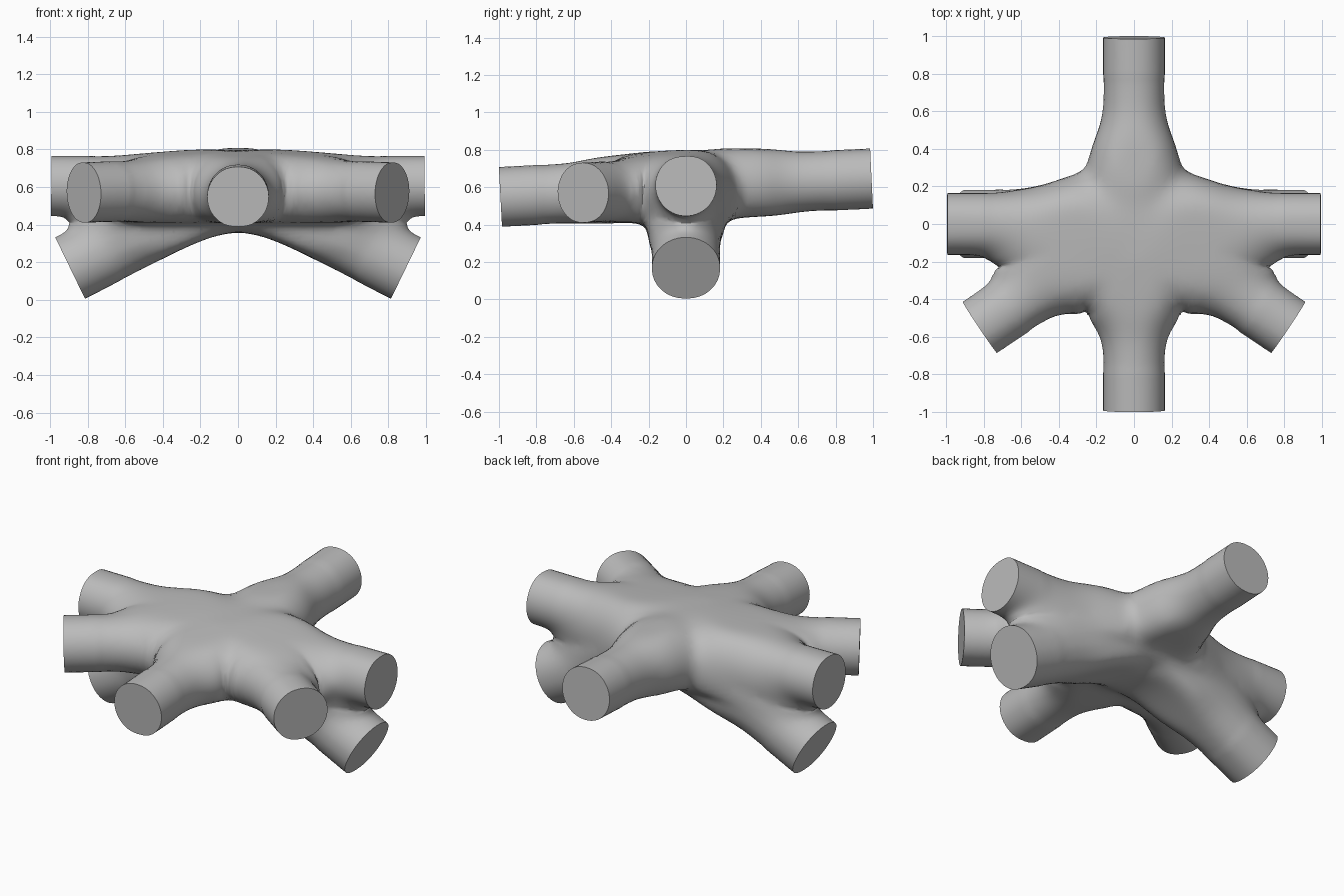
import bpy, bmesh, math
from mathutils import Vector

cube = bpy.data.objects.get("Cube")
if cube:
    bpy.data.objects.remove(cube, do_unlink=True)

HUB = Vector((0, 0, 0.6))
TUBE, LEG = 0.164, 0.184
UP = Vector((0, 0, 1))

# Arms as (end centre, radius); side arms are mirrored across x
arms = [(Vector((0, -0.992, 0.547)), TUBE), (Vector((0, 0.992, 0.647)), TUBE)]
for s in (1, -1):
    arms += [(Vector((s * 0.993, 0, 0.61)), TUBE),
             (Vector((s * 0.82, -0.55, 0.57)), TUBE),
             (Vector((s * 0.892, 0, 0.167)), LEG)]
axes = [((end - HUB).normalized(), (end - HUB).length, r) for end, r in arms]


def weigh(fields, k):
    """Nearest distance, total weight and mean gradient of several fields."""
    low = min(d for d, g in fields)
    w = [math.exp((low - d) / k) for d, g in fields]
    total = sum(w)
    mean = Vector()
    for wi, (d, g) in zip(w, fields):
        mean += g * (wi / total)
    return low, total, mean


def unite(fields, k):
    low, total, mean = weigh(fields, k)
    return low - k * math.log(total), mean


def intersect(fields, k):
    d, g = unite([(-d, -g) for d, g in fields], k)
    return -d, -g


def web_field(q):
    """Arms joined by webs that only grow where neighbouring walls face each other."""
    fields = [(q.length - 0.2, q.normalized())]
    for axis, length, r in axes:
        off = q - axis * max(q.dot(axis), 0)
        n = max(off.length, 1e-6)
        fields.append((n - r, off / n))
    k = min(max(0.187 - 0.17 * q.length, 0.012), 0.12)
    low, total, mean = weigh(fields, k)
    return low - k * math.log(1 + 1.2 * total * (1 - mean.length_squared)), mean


def skin_field(p):
    """Webbed arms held between a shallow dome, a floor and the arch between the legs."""
    dome = 0.772 + 0.048 * p.y + 0.035 * math.exp(-(p.x ** 2 + p.y ** 2) / 0.2)
    bend = math.hypot(p.x, 0.2)
    arch = 0.36 - 0.575 * (bend - 0.2)
    legs = intersect([((arch - p.z) * 0.88, Vector((-0.5 * p.x / bend, 0, -0.88))),
                      (abs(p.y) - 0.2, Vector((0, math.copysign(1, p.y), 0)))], 0.015)
    base = unite([(0.425 + 0.045 * p.y - p.z, -UP), legs], 0.03)
    return intersect([web_field(p - HUB), (p.z - dome, UP), base], 0.01)


# Rough union of overlong tubes
bm = bmesh.new()
for axis, length, r in axes:
    reach = 1.2
    turn = axis.to_track_quat('Z', 'Y').to_matrix().to_4x4()
    turn.translation = HUB + axis * (reach / 2)
    bmesh.ops.create_cone(bm, cap_ends=True, segments=48, radius1=r, radius2=r,
                          depth=reach, matrix=turn)
mesh = bpy.data.meshes.new("strut_joint")
bm.to_mesh(mesh)
bm.free()
joint = bpy.data.objects.new("strut_joint", mesh)
bpy.context.collection.objects.link(joint)
remesh = joint.modifiers.new("union", 'REMESH')
remesh.mode = 'VOXEL'
remesh.voxel_size = 0.03
bm = bmesh.new()
bm.from_object(joint, bpy.context.evaluated_depsgraph_get())
joint.modifiers.clear()


def relax(verts):
    bmesh.ops.smooth_vert(bm, verts=verts, factor=0.5,
                          use_axis_x=True, use_axis_y=True, use_axis_z=True)


# Relax the skin onto the webbed surface
free = [v for v in bm.verts if (v.co - HUB).length < 1.1]
for step in range(24):
    relax(free)
    for v in free:
        d, g = skin_field(v.co)
        size = max(g.length, 0.35)
        v.co -= g.normalized() * min(max(d / size, -0.03), 0.03)

# Soften the hub where the webs meet
hub_skin = [v for v in free if (v.co - HUB).length < 0.8]
for step in range(8):
    relax(hub_skin)

# Trim each arm square and cap it
for f in bm.faces:
    f.smooth = True
for axis, length, r in axes:
    def on_arm(v):
        p = v.co - HUB
        t = p.dot(axis)
        return t > 0.75 and (p - axis * t).length < 0.24
    faces = [f for f in bm.faces if all(on_arm(v) for v in f.verts)]
    parts = set(faces)
    for f in faces:
        parts.update(f.edges)
        parts.update(f.verts)
    bmesh.ops.bisect_plane(bm, geom=list(parts), dist=1e-5, plane_co=HUB + axis * length,
                           plane_no=axis, clear_outer=True)
    rim = [e for e in bm.edges if e.is_boundary]
    caps = bmesh.ops.holes_fill(bm, edges=rim, sides=0)["faces"]
    for f in caps:
        f.smooth = False
bmesh.ops.recalc_face_normals(bm, faces=bm.faces)
bm.to_mesh(mesh)
bm.free()

# Plain grey finish
grey = bpy.data.materials.new("plain_grey")
grey.use_nodes = True
colour = (0.5, 0.5, 0.5, 1)
grey.diffuse_color = colour
grey.node_tree.nodes["Principled BSDF"].inputs["Base Color"].default_value = colour
mesh.materials.clear()
mesh.materials.append(grey)
